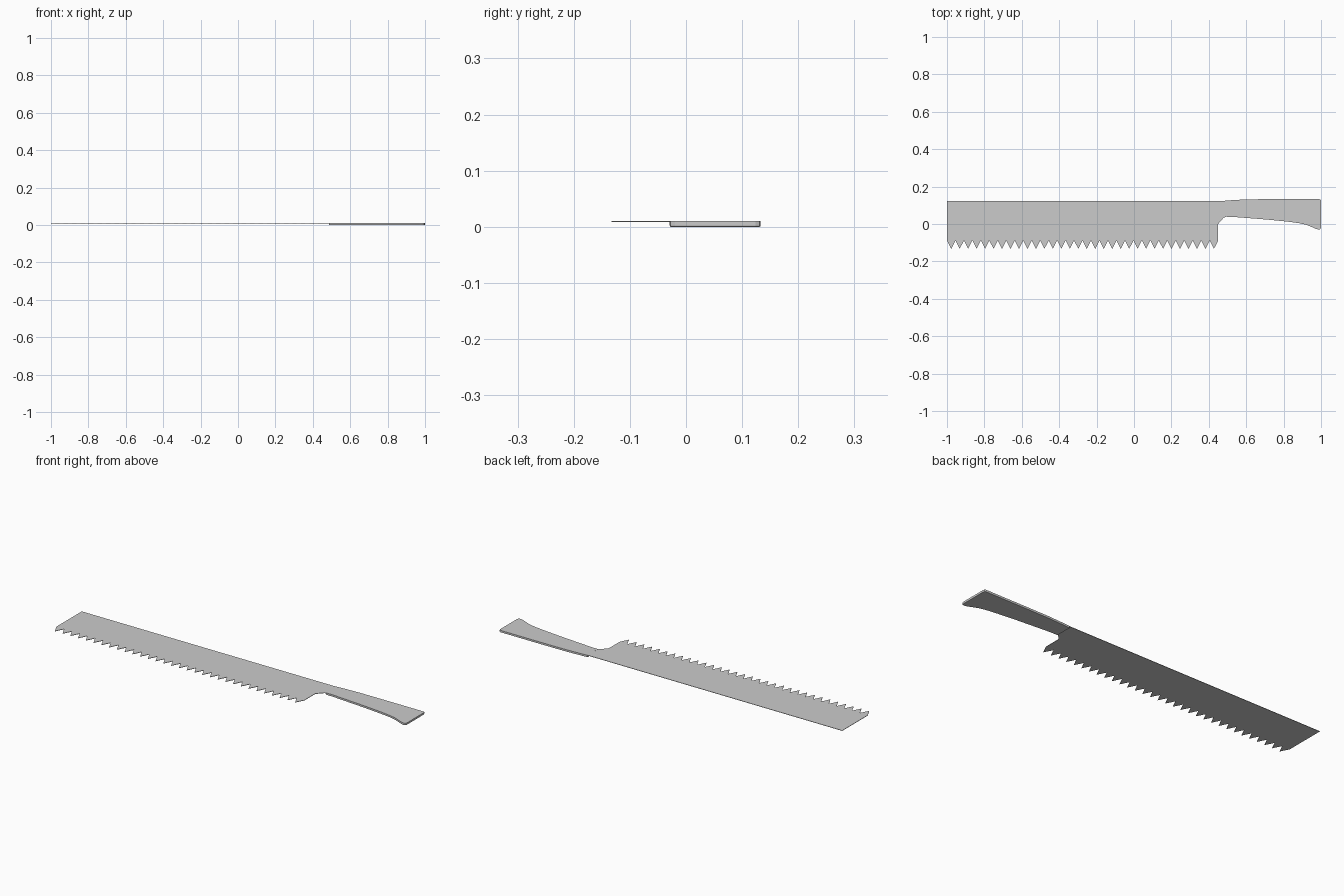
import bpy, bmesh

if "Cube" in bpy.data.objects:
    bpy.data.objects.remove(bpy.data.objects["Cube"])


def plate(name, outline, z0, z1, bevel=0.0):
    """Extrude a flat outline from z0 to z1, optionally softening its bottom rim."""
    bm = bmesh.new()
    base = bm.faces.new([bm.verts.new((x, y, z0)) for x, y in outline])
    base.normal_update()
    if base.normal.z > 0:
        base.normal_flip()
    top = bmesh.ops.extrude_face_region(bm, geom=[base], use_keep_orig=True)
    for v in top["geom"]:
        if isinstance(v, bmesh.types.BMVert):
            v.co.z = z1
    bmesh.ops.recalc_face_normals(bm, faces=bm.faces[:])
    if bevel:
        rim = [e for e in bm.edges if all(abs(v.co.z - z0) < 1e-6 for v in e.verts)]
        bmesh.ops.bevel(bm, geom=rim, offset=bevel, segments=2, profile=0.5,
                        affect='EDGES')
    # clean triangulation of the concave outlines
    bmesh.ops.triangulate(bm, faces=[f for f in bm.faces if len(f.verts) > 4])
    mesh = bpy.data.meshes.new(name)
    bm.to_mesh(mesh)
    bm.free()
    obj = bpy.data.objects.new(name, mesh)
    bpy.context.collection.objects.link(obj)
    return obj


# Blade: straight back, row of pointed teeth, stepped heel running into the handle
TEETH, LEFT, RIGHT = 32, -1.0, 0.45
ROOT, TIP, BACK = -0.088, -0.133, 0.124
pitch = (RIGHT - LEFT) / TEETH
blade = [(LEFT, BACK), (LEFT, ROOT)]
for i in range(TEETH):
    x = LEFT + i * pitch
    blade += [(x + pitch * 0.5, TIP), (x + pitch, ROOT)]
blade += [(RIGHT, 0.0), (0.462, 0.015), (0.48, 0.034), (0.495, 0.04), (0.495, BACK)]
plate("saw_blade", blade, 0.0085, 0.0105)

# Handle: slim grip that flares into a hooked butt
handle = [(0.487, 0.125), (0.487, 0.039), (0.53, 0.038), (0.62, 0.031),
          (0.72, 0.023), (0.82, 0.013), (0.88, 0.005), (0.92, -0.004),
          (0.95, -0.016), (0.97, -0.025), (0.985, -0.029), (0.995, -0.028),
          (1.0, -0.02), (1.0, 0.124), (0.997, 0.131), (0.99, 0.133),
          (0.75, 0.133), (0.62, 0.132), (0.55, 0.129)]
plate("handle", handle, 0.0, 0.0107, bevel=0.002)
